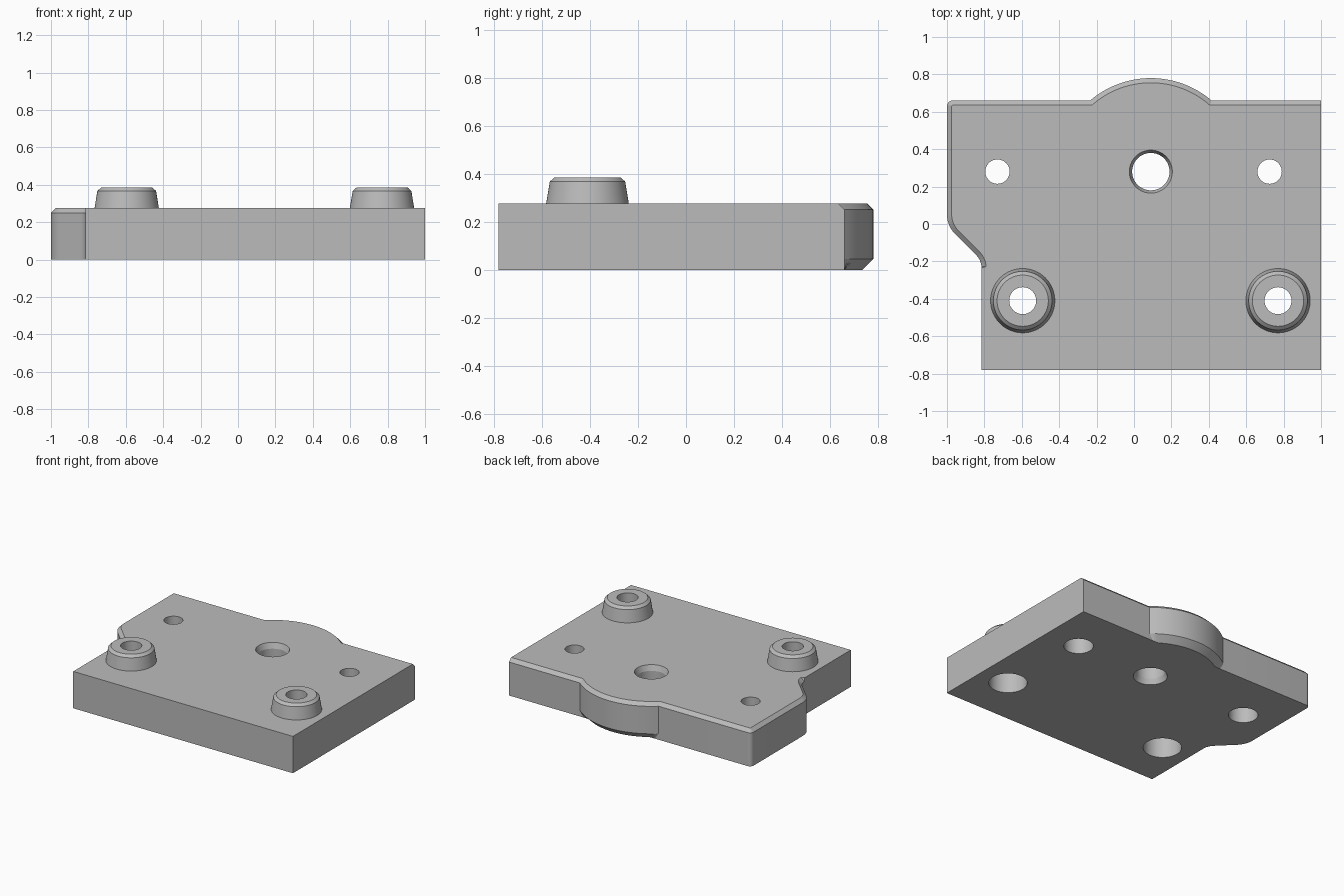
import bpy, bmesh, math
from mathutils import Vector

cube = bpy.data.objects.get("Cube")
if cube:
    bpy.data.objects.remove(cube, do_unlink=True)

grey = bpy.data.materials.new("plain grey")
grey.use_nodes = True
COLOUR = (0.5, 0.5, 0.5, 1)
grey.diffuse_color = COLOUR
grey.node_tree.nodes["Principled BSDF"].inputs["Base Color"].default_value = COLOUR

TOP, CHAMFER, SEGMENTS = 0.275, 0.025, 64
HUB = Vector((0.09, 0.28))
BACK, BULGE_R = 0.66, 0.5
BULGE_CHAMFER = 0.045


def make_object(name, bm):
    bmesh.ops.recalc_face_normals(bm, faces=bm.faces)
    mesh = bpy.data.meshes.new(name)
    bm.to_mesh(mesh)
    bm.free()
    mesh.materials.append(grey)
    obj = bpy.data.objects.new(name, mesh)
    bpy.context.collection.objects.link(obj)
    return obj


def bridge(bm, lower, upper):
    n = len(lower)
    for i in range(n):
        j = (i + 1) % n
        bm.faces.new((lower[i], lower[j], upper[j], upper[i]))


def lathe(bm, x, y, profile, caps):
    """Revolve (radius, z) points about a vertical axis."""
    rings = []
    for r, z in profile:
        angles = [math.tau * k / SEGMENTS for k in range(SEGMENTS)]
        rings.append([bm.verts.new((x + r * math.cos(a), y + r * math.sin(a), z)) for a in angles])
    for lower, upper in zip(rings, rings[1:]):
        bridge(bm, lower, upper)
    if caps:
        bm.faces.new(rings[0])
        bm.faces.new(rings[-1])


def fillet(before, corner, after, radius, steps=10):
    """Points of a rounded corner."""
    a, c, b = Vector(before), Vector(corner), Vector(after)
    u, v = (a - c).normalized(), (b - c).normalized()
    half = u.angle(v) / 2
    centre = c + (u + v).normalized() * radius / math.sin(half)
    start = c + u * radius / math.tan(half) - centre
    end = c + v * radius / math.tan(half) - centre
    sweep = start.angle(end)
    return [centre + (start * math.sin((1 - t) * sweep) + end * math.sin(t * sweep)) / math.sin(sweep)
            for t in (k / steps for k in range(steps + 1))]


# Plate outline, anticlockwise: the chain is the part with a bevelled top edge
back_left, shoulder, notch, front_left = (-1, BACK), (-1, -0.01), (-0.815, -0.195), (-0.815, -0.78)
first = math.asin((BACK - HUB.y) / BULGE_R)
bulge = []
for k in range(33):
    a = first + (math.pi - 2 * first) * k / 32
    bulge.append(HUB + BULGE_R * Vector((math.cos(a), math.sin(a))))
chain = [Vector((1, BACK))] + bulge
chain += fillet(bulge[-1], back_left, shoulder, 0.03)
chain += fillet(back_left, shoulder, notch, 0.15)
chain += fillet(shoulder, notch, front_left, 0.1)
plain = [Vector(front_left), Vector((1, -0.78))]
outline = chain + plain


def inset(i):
    """Top point after bevelling; the bevel fades out at the notch."""
    p = chain[i]
    if i == 0:
        return p - Vector((0, CHAMFER))
    if i == len(chain) - 1:
        return p
    d1, d2 = (p - chain[i - 1]).normalized(), (chain[i + 1] - p).normalized()
    n1, n2 = Vector((-d1.y, d1.x)), Vector((-d2.y, d2.x))
    return p + (n1 + n2) * CHAMFER / (1 + n1.dot(n2))


def undercut(p):
    """Bottom point of the bulge after its lower bevel."""
    q = HUB + (p - HUB) * (BULGE_R - BULGE_CHAMFER) / BULGE_R
    return Vector((q.x, max(q.y, BACK)))


# Plate body
bottom = [undercut(p) if 1 <= i <= len(bulge) else p for i, p in enumerate(outline)]
top = [inset(i) for i in range(len(chain))] + plain
bm = bmesh.new()
levels = ((bottom, 0), (outline, BULGE_CHAMFER), (outline, TOP - CHAMFER), (top, TOP))
rings = [[bm.verts.new((p.x, p.y, z)) for p in pts] for pts, z in levels]
for lower, upper in zip(rings, rings[1:]):
    bridge(bm, lower, upper)
bm.faces.new(rings[0])
bm.faces.new(rings[-1])
plate = make_object("plate", bm)

# Holes: bevelled hub hole, counterbored side holes and boss holes
bosses = {"right_boss": (-0.595, -0.41), "left_boss": (0.77, -0.41)}


def counterbore(wide, narrow):
    return [(wide, -0.1), (wide, 0.15), (narrow, 0.15), (narrow, 0.5)]


bm = bmesh.new()
lathe(bm, HUB.x, HUB.y, [(0.115, -0.1), (0.115, 0), (0.1, 0.04), (0.1, TOP - 0.04),
                         (0.115, TOP), (0.115, 0.5)], True)
for x in (-0.73, 0.725):
    lathe(bm, x, HUB.y, counterbore(0.1, 0.065), True)
for x, y in bosses.values():
    lathe(bm, x, y, counterbore(0.13, 0.072), True)
cutter = make_object("hole_cutter", bm)
cutter.hide_render = True

cut = plate.modifiers.new("holes", 'BOOLEAN')
cut.operation, cut.solver, cut.object = 'DIFFERENCE', 'EXACT', cutter
bpy.ops.object.select_all(action='DESELECT')
bpy.context.view_layer.objects.active = plate
plate.select_set(True)
bpy.ops.object.modifier_apply(modifier=cut.name)
bpy.data.objects.remove(cutter, do_unlink=True)

# Tapered bosses
parts = [plate]
for name, (x, y) in bosses.items():
    bm = bmesh.new()
    lathe(bm, x, y, [(0.172, TOP), (0.157, 0.367), (0.137, 0.385), (0.072, 0.385), (0.072, TOP)], False)
    parts.append(make_object(name, bm))

# Smooth curved walls, keep edges sharp
for obj in parts:
    obj.select_set(True)
bpy.ops.object.shade_smooth_by_angle(angle=math.radians(20))
